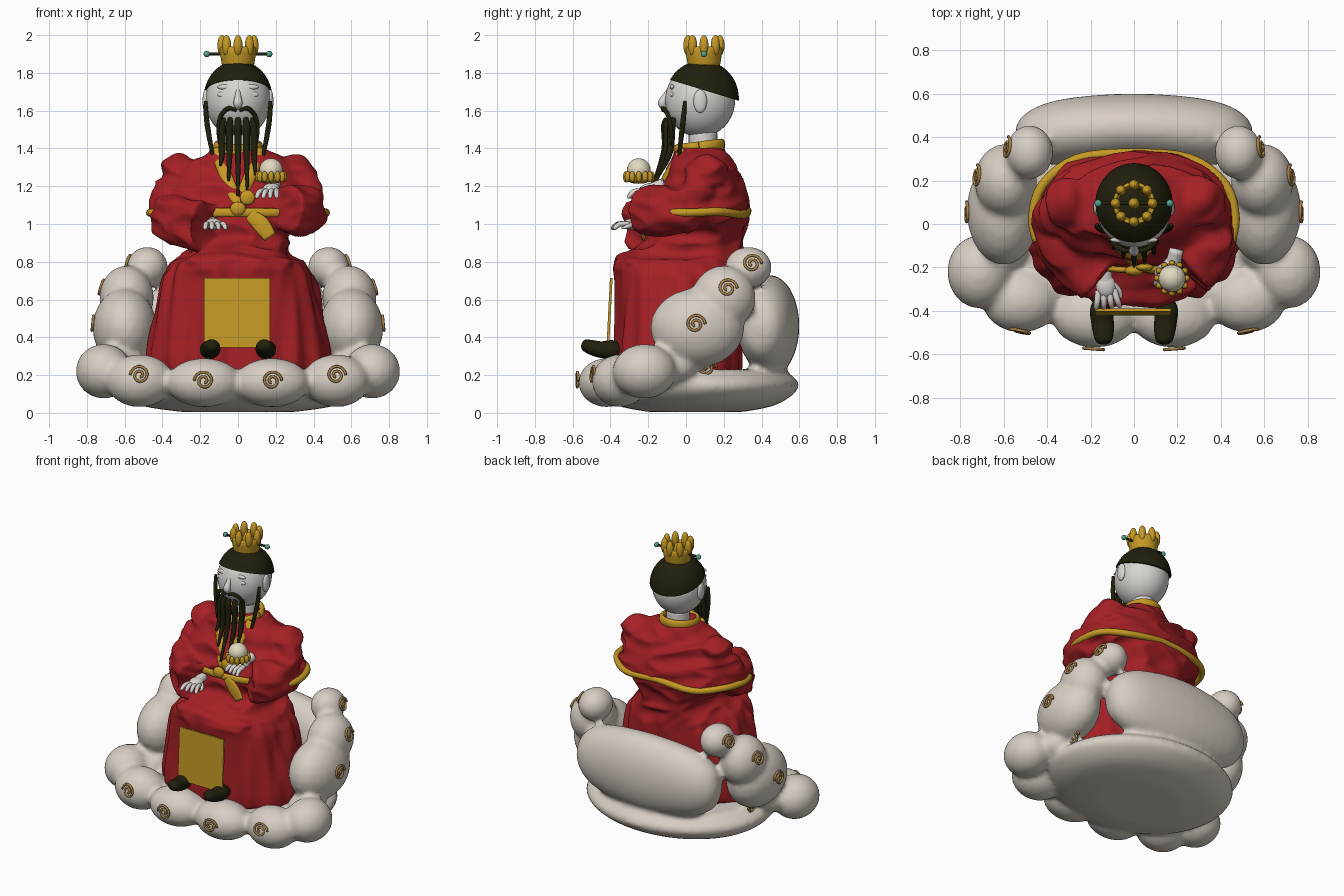
import bpy, bmesh, math
from math import sin, cos, tau
from mathutils import Vector, Matrix, noise

cube = bpy.data.objects.get("Cube")
if cube:
    bpy.data.objects.remove(cube, do_unlink=True)
Y, Z = Vector((0, 1, 0)), Vector((0, 0, 1))
SIDES = (-1, 1)


def material(name, *rgb):
    m = bpy.data.materials.new(name)
    m.use_nodes = True
    m.diffuse_color = (*rgb, 1)
    m.node_tree.nodes["Principled BSDF"].inputs["Base Color"].default_value = (*rgb, 1)
    return m


cloud_white = material("cloud white", .68, .62, .55)
skin = material("pale skin", .69, .66, .63)
red = material("robe red", .37, .014, .018)
gold = material("gold", .56, .32, .018)
black = material("olive black", .015, .014, .004)
jade = material("jade", .09, .36, .27)
cream = material("pearl cream", .75, .7, .52)
bronze = material("bronze", .4, .23, .07)


def ball(bm, c, r, seg=24):
    r = (r, r, r) if isinstance(r, (int, float)) else r
    m = Matrix.Translation(c) @ Matrix.Diagonal((*r, 1))
    bmesh.ops.create_uvsphere(bm, u_segments=seg, v_segments=seg // 2, radius=1, matrix=m)


def resample(rows, steps):
    """Catmull-Rom through rows of x, y, z, radius, second radius."""
    rows = [Vector(tuple(r) + (r[3],) if len(r) == 4 else r) for r in rows]
    p = [rows[0]] + rows + [rows[-1]]
    out = []
    for a, b, c, d in zip(p, p[1:], p[2:], p[3:]):
        for i in range(steps):
            t = i / steps
            out.append(b + t * (c - a) / 2 + t * t * (a - b * 2.5 + c * 2 - d / 2)
                       + t ** 3 * ((b - c) * 1.5 + (d - a) / 2))
    return out + [rows[-1]]


def sweep(bm, rows, ref=Y, sides=12, power=2, steps=4, axis=None):
    """Closed tube along a path; ref steers the cross-section."""
    rows = resample(rows, steps)
    pts = [Vector(r[:3]) for r in rows]
    rings = []
    for i, (p, row) in enumerate(zip(pts, rows)):
        t = axis or (pts[min(i + 1, len(pts) - 1)] - pts[max(i - 1, 0)]).normalized()
        u = t.cross(ref).normalized()
        v = u.cross(t)
        ring = []
        for k in range(sides):
            c, s = cos(tau * k / sides), sin(tau * k / sides)
            c, s = (math.copysign(abs(q) ** (2 / power), q) for q in (c, s))
            ring.append(bm.verts.new(p + u * c * row[3] + v * s * row[4]))
        rings.append(ring)
    for a, b in zip(rings, rings[1:]):
        for k in range(sides):
            bm.faces.new((a[k], a[k - 1], b[k - 1], b[k]))
    bm.faces.new(rings[0])
    bm.faces.new(rings[-1])


def finish(bm, name, mat, voxel=0, smooth=0):
    bmesh.ops.recalc_face_normals(bm, faces=bm.faces)
    me = bpy.data.meshes.new(name)
    bm.to_mesh(me)
    bm.free()
    ob = bpy.data.objects.new(name, me)
    bpy.context.collection.objects.link(ob)
    if voxel:
        rm = ob.modifiers.new("Fuse", 'REMESH')
        rm.mode, rm.voxel_size = 'VOXEL', voxel
        sm = ob.modifiers.new("Soften", 'SMOOTH')
        sm.iterations = smooth
        dg = bpy.context.evaluated_depsgraph_get()
        me = bpy.data.meshes.new_from_object(ob.evaluated_get(dg))
        ob.modifiers.clear()
        ob.data = me
    me.materials.clear()
    me.materials.append(mat)
    me.polygons.foreach_set("use_smooth", [True] * len(me.polygons))
    return ob


def tubes(name, mat, paths, **kw):
    bm = bmesh.new()
    for rows in paths:
        sweep(bm, rows, **kw)
    return finish(bm, name, mat)


def balls(name, mat, items):
    bm = bmesh.new()
    for it in items:
        ball(bm, *it)
    return finish(bm, name, mat)


# Cloud seat: dish, front puffs, climbing arm puffs and back cushion
bm = bmesh.new()
sweep(bm, [(0, .05, .005, .3, .25), (0, .05, .04, .52, .42), (0, .05, .11, .63, .53),
           (0, .05, .17, .64, .54), (0, .05, .23, .56, .46)], sides=64, axis=Z)
for s in SIDES:
    for c, r in (((.18, -.42, .16), (.2, .15, .13)), ((.52, -.35, .17), (.18, .15, .14)),
                 ((.71, -.22, .22), (.15, .17, .145)), ((.6, .06, .45), (.17, .25, .21)),
                 ((.59, .2, .61), (.145, .17, .17)), ((.48, .33, .77), (.11, .125, .11)),
                 ((.6, -.08, .24), (.12, .14, .09))):
        ball(bm, (c[0] * s, *c[1:]), r)
sweep(bm, [(-.54, .38, .46, .02), (-.5, .39, .46, .1, .14), (-.34, .42, .46, .15, .23),
           (0, .445, .46, .155, .27), (.34, .42, .46, .15, .23), (.5, .39, .46, .1, .14),
           (.54, .38, .46, .02)], ref=Z, sides=40)
finish(bm, "cloud_seat", cloud_white, .018, 5)

# Swirl ornaments on the cloud
bm = bmesh.new()
for s in SIDES:
    for c, n in (((.18, -.575, .17), (.08, -1, 0)), ((.52, -.495, .2), (.2, -1, .1)),
                 ((.77, .05, .47), (1, 0, .1)), ((.725, .22, .66), (1, .1, .3)),
                 ((.585, .35, .79), (1, .15, .3)), ((.6, .11, .24), (1, 0, -.3))):
        n = Vector((n[0] * s, *n[1:])).normalized()
        u = Z.cross(n).normalized()
        v = n.cross(u)
        rows = []
        for i in range(33):
            a, r = tau * 1.7 * i / 32, .052 - .042 * i / 32
            rows.append((*(Vector((c[0] * s, *c[1:])) + u * cos(a) * r * s + v * sin(a) * r), .0075))
        sweep(bm, rows, ref=n, sides=8, steps=1)
finish(bm, "cloud_swirls", bronze)

# Robe: skirt and torso, shoulders and wide sleeves fused, then folded
bm = bmesh.new()
sweep(bm, [(0, -.04, .22, .48, .33), (0, -.04, .3, .49, .335), (0, -.04, .52, .45, .33),
           (0, -.04, .7, .405, .335), (0, -.045, .78, .365, .34), (0, -.01, .84, .29, .31),
           (0, .05, .91, .27, .26), (0, .06, .98, .32, .26), (0, .07, 1.05, .43, .26),
           (0, .075, 1.14, .39, .25), (0, .085, 1.25, .35, .205), (0, .085, 1.34, .27, .155),
           (0, .08, 1.385, .15, .13), (0, .08, 1.42, .1, .1)], sides=72, power=2.4, axis=Z)
for s in SIDES:
    ball(bm, (.3 * s, .1, 1.27), (.115, .12, .105))
    sweep(bm, [(.29 * s, .09, 1.28, .09), (.34 * s, .06, 1.18, .1), (.37 * s, .02, 1.06, .1),
               (.37 * s, -.03, .98, .05)], sides=24)
sweep(bm, [(-.4, .02, 1.05, .07, .09), (-.35, -.07, 1.03, .11, .12),
           (-.25, -.18, 1.0, .12, .125), (-.17, -.25, .99, .12, .135)], ref=Z, sides=32, power=2.8)
sweep(bm, [(.41, .02, 1.07, .07, .09), (.37, -.06, 1.07, .11, .12),
           (.31, -.15, 1.07, .12, .13), (.25, -.21, 1.08, .13, .12)], ref=Z, sides=32, power=2.6)
ball(bm, (0, -.28, .8), (.29, .1, .05))
robe = finish(bm, "robe", red, .0135, 2)
moves = []
for v in robe.data.vertices:
    p = v.co
    low = noise.noise(Vector((p.x * 13, p.y * 13, p.z * 1.3)))
    high = .55 - 3 * abs(noise.noise(Vector((p.x * 5 + p.z * 3, p.y * 5, p.z * 10))))
    k = min(1, max(0, (p.z - .72) / .1))
    moves.append(p + v.normal * (low * .03 * (1 - k) + high * .017 * k))
for v, p in zip(robe.data.vertices, moves):
    v.co = p

# Gold trim: belt over the back, front sash, knot, tail, collar and lapels
half = [(.445, -.08, 1.06, .022), (.465, .03, 1.06, .022), (.42, .18, 1.065, .022),
        (.26, .3, 1.05, .022)]
tubes("back_belt", gold, [[(-x, *r) for x, *r in half] + [(0, .325, 1.07, .022)] + half[::-1]], ref=Z)
tubes("front_sash", gold, [[(-.3, -.15, 1.06, .012, .022), (-.12, -.205, 1.06, .014, .024),
      (.12, -.205, 1.06, .014, .024), (.3, -.15, 1.06, .012, .022)]], ref=Z)
balls("sash_knot", gold, [((0, -.215, 1.08), (.042, .025, .038)), ((.05, -.2, 1.14), (.04, .018, .04))])
tubes("sash_tail", gold, [[(.06, -.215, 1.05, .03, .01), (.12, -.225, 1.0, .045, .01),
      (.17, -.225, .93, .035, .01)]])
tubes("collar", gold, [[(.115 * cos(a), .07 + .12 * sin(a), 1.405 + .015 * sin(a), .018, .032)
      for a in (tau * i / 24 for i in range(25))]], ref=Z, steps=1)
tubes("lapels", gold, [[(.11 * s, -.015, 1.4, .028, .014), (.09 * s, -.07, 1.32, .032, .014),
      (.05 * s, -.125, 1.22, .032, .014), (0, -.18, 1.1, .03, .014)] for s in SIDES])

# Hanging front panel
bm = bmesh.new()
bmesh.ops.create_cube(bm, size=1, matrix=Matrix.Translation((-.005, -.405, .53))
                      @ Matrix.Rotation(-.05, 4, 'X') @ Matrix.Diagonal((.35, .014, .37, 1)))
panel = finish(bm, "front_panel", gold)
panel.data.polygons.foreach_set("use_smooth", [False] * 6)

# Upturned shoes
tubes("shoes", black, [[(.15 * s, -.34, .33, .03), (.15 * s, -.39, .335, .052, .05),
      (.145 * s, -.45, .335, .052, .044), (.14 * s, -.51, .35, .046, .038),
      (.14 * s, -.54, .365, .034, .028), (.14 * s, -.55, .37, .01)] for s in SIDES], ref=Z, sides=16)

# Head, neck and face
balls("head", skin, [((0, .075, 1.655), (.172, .185, .195), 40)])
tubes("neck", skin, [[(0, .09, 1.36, .078), (0, .09, 1.5, .075)]], sides=24)
balls("ears", skin, [((.17 * s, .075, 1.65), (.018, .036, .062)) for s in SIDES])
tubes("nose", skin, [[(0, -.085, 1.72, .01), (0, -.107, 1.68, .016), (0, -.125, 1.64, .024),
      (0, -.11, 1.615, .015)]])
balls("brows_and_lids", skin, [((.065 * s, -.073, z), (.045, .013, h))
      for s in SIDES for z, h in ((1.725, .014), (1.685, .017))])

# Hair cap sliced along a slanted hairline
bm = bmesh.new()
ball(bm, (0, .085, 1.665), (.182, .195, .2), 48)
bmesh.ops.bisect_plane(bm, geom=bm.verts[:] + bm.edges[:] + bm.faces[:],
                       plane_co=(0, -.09, 1.765), plane_no=(0, .11, .36), clear_inner=True)
bmesh.ops.holes_fill(bm, edges=[e for e in bm.edges if e.is_boundary])
hair = finish(bm, "hair_cap", black)
bpy.context.view_layer.objects.active = hair
hair.select_set(True)
bpy.ops.object.shade_smooth_by_angle()

# Beard, moustache and side locks
tubes("beard", black, [[(x * .9, x * x * 5 - .1, 1.56, .012), (x, x * x * 5 - .112, 1.52, .02),
      (x, x * x * 4 - .115, 1.38, .017), (x * 1.1, -.105 - (1.33 - z) * .5, z, .007)]
      for x, z in ((-.085, 1.31), (-.045, 1.23), (0, 1.15), (.045, 1.18), (.085, 1.26))])
tubes("moustache", black, [[(.008 * s, -.122, 1.6, .008), (.05 * s, -.12, 1.612, .012),
      (.09 * s, -.095, 1.575, .012), (.105 * s, -.08, 1.5, .01), (.1 * s, -.08, 1.42, .004)]
      for s in SIDES])
tubes("side_locks", black, [[(.172 * s, -.005, 1.65, .009), (.166 * s, -.015, 1.55, .014),
      (.145 * s, -.03, 1.42, .012), (.12 * s, -.045, 1.3, .004)] for s in SIDES])

# Open crown with petals, hairpin and jade beads
tubes("crown_band", gold, [[(0, .095, 1.84, .085), (0, .095, 1.87, .09), (0, .095, 1.93, .098),
      (0, .095, 1.932, .08), (0, .095, 1.84, .07)]], sides=32, steps=2, axis=Z)
ring = [(cos(tau * i / 8), sin(tau * i / 8)) for i in range(8)]
balls("crown_petals", gold, [((.085 * c, .095 + .085 * s, 1.945), (.024, .024, .055)) for c, s in ring]
      + [((0, .095, 1.9), (.026, .026, .06))])
tubes("hairpin", black, [[(-.16, .095, 1.9, .008), (.16, .095, 1.9, .008)]], ref=Z)
balls("hairpin_beads", jade, [((.165 * s, .095, 1.9), .017) for s in SIDES])


# Hands and wrists
def hand(name, palm, yaw, droop, side):
    bm = bmesh.new()
    m = Matrix.Translation(palm) @ Matrix.Rotation(yaw, 4, 'Z') @ Matrix.Rotation(droop, 4, 'X')
    ball(bm, (0, 0, 0), (.046, .055, .03))
    sweep(bm, [(0, .09, 0, .032), (0, 0, 0, .036, .026)], ref=Z)
    for i in range(4):
        x = (i - 1.5) * .024
        sweep(bm, [(x, -.02, 0, .015), (x * 1.3, -.07, .006, .014), (x * 1.5, -.1, -.012, .011),
                   (x * 1.5, -.108, -.016, .003)], ref=Z, sides=8)
    sweep(bm, [(.03 * side, .01, 0, .014), (.06 * side, -.03, -.01, .012),
               (.065 * side, -.065, -.015, .005)], ref=Z, sides=8)
    bm.transform(m)
    finish(bm, name, skin)


hand("right_hand", (-.13, -.285, 1.0), .1, .1, 1)
hand("left_hand", (.175, -.2, 1.185), -.25, .3, -1)

# Pearl held in a gold petal cup
balls("pearl", cream, [((.175, -.25, 1.285), .063)])
around = [(cos(tau * i / 12), sin(tau * i / 12)) for i in range(12)]
balls("pearl_cup", gold, [((.175 + .068 * c, -.25 + .068 * s, 1.25), (.016, .016, .03), 12)
      for c, s in around] + [((.175, -.25, 1.235), (.062, .062, .022))])
